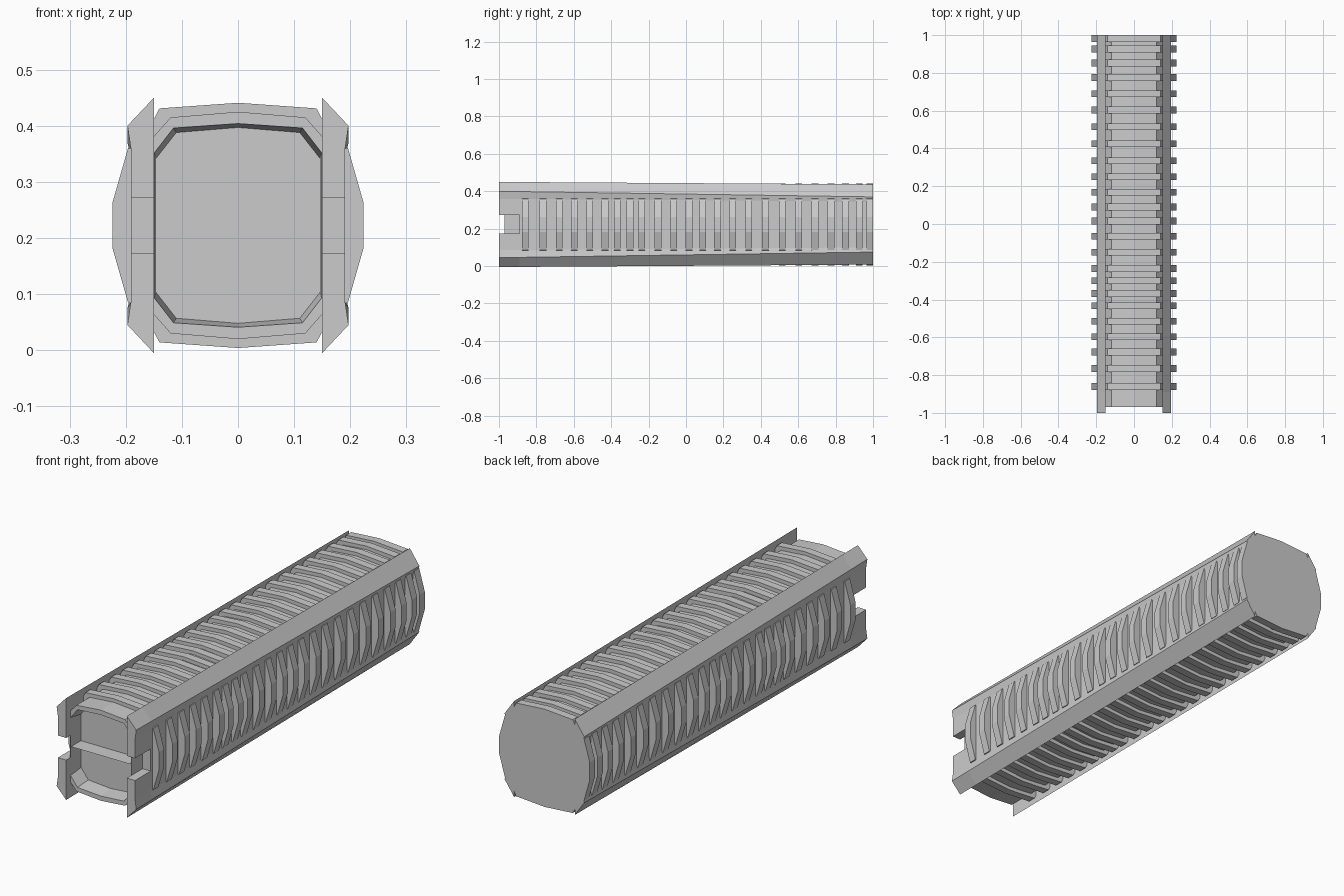
import bpy

if "Cube" in bpy.data.objects:
    bpy.data.objects.remove(bpy.data.objects["Cube"])

MID = 0.2225                     # mid height of the symmetric section


def make(name, verts, faces):
    me = bpy.data.meshes.new(name)
    me.from_pydata(verts, [], faces)
    me.validate()
    ob = bpy.data.objects.new(name, me)
    bpy.context.collection.objects.link(ob)
    return ob


def loft(sections, cap_start=True, cap_end=True):
    """Join equal-length (y, [(x, z)]) sections into one skin."""
    n = len(sections[0][1])
    verts = [(x, y, z) for y, prof in sections for x, z in prof]
    faces = []
    for s in range(len(sections) - 1):
        a, b = s * n, (s + 1) * n
        faces += [(a + i, a + (i + 1) % n, b + (i + 1) % n, b + i) for i in range(n)]
    if cap_start:
        faces.append(tuple(range(n))[::-1])
    if cap_end:
        faces.append(tuple(range(len(verts) - n, len(verts))))
    return verts, faces


def join(parts):
    verts, faces = [], []
    for v, f in parts:
        k = len(verts)
        verts += v
        faces += [tuple(i + k for i in face) for face in f]
    return verts, faces


def flip(prof, axis):
    if axis == 'x':
        return [(-x, z) for x, z in prof]
    return [(x, 2 * MID - z) for x, z in prof]


def ring(quarter):
    """Full outline from the upper right quarter, starting on the centre line."""
    right = quarter + flip(quarter, 'z')[::-1]
    return right + flip(right[1:-1], 'x')[::-1]


def finish(ob):
    import bmesh
    bm = bmesh.new()
    bm.from_mesh(ob.data)
    bmesh.ops.recalc_face_normals(bm, faces=bm.faces)
    bm.to_mesh(ob.data)
    bm.free()
    return ob


# Core with a shallow recess in its front end
outer = ring([(0, 0.425), (0.12, 0.415), (0.151, 0.38)])
lip = ring([(0, 0.404), (0.115, 0.396), (0.149, 0.352)])
floor = ring([(0, 0.397), (0.11, 0.388), (0.146, 0.342)])
finish(make("core", *loft([(-0.9, floor), (-0.97, lip), (-0.97, outer), (1, outer)])))

# Thin divider across the recess
make("recess_divider",
     [(-0.147, -0.97, MID), (0.147, -0.97, MID), (0.147, -0.9, MID), (-0.147, -0.9, MID)],
     [(0, 1, 2, 3)])


# Tapered side plates with a notch at the front
def plate_top(y):
    t = (y + 1) / 2
    return [(0.15, 0.45 - 0.013 * t), (0.197, 0.40 - 0.03 * t), (0.191, 0.36 - 0.015 * t)]


def jaw(y):
    return plate_top(y) + [(0.191, 0.272), (0.15, 0.272)]


def plate(y):
    top = plate_top(y)
    return top + flip(top, 'z')[::-1]


for side, name in ((1, "right_side_plate"), (-1, "left_side_plate")):
    parts = [loft([(y, plate(y)) for y in (-0.89, 1)])]
    for low in (False, True):
        parts.append(loft([(y, flip(jaw(y), 'z') if low else jaw(y)) for y in (-1, -0.89)]))
    v, f = join(parts)
    finish(make(name, [(side * x, y, z) for x, y, z in v], f))

# Ribs along all four sides
rib_y = [-0.86, -0.765, -0.678, -0.597, -0.515, -0.433, -0.368, -0.3, -0.236, -0.15,
         -0.065, 0.016, 0.09, 0.168, 0.25, 0.335, 0.425, 0.515, 0.603, 0.69, 0.775,
         0.853, 0.926, 0.982]
HALF = 0.018
side_half = [(0.185, 0.362), (0.196, 0.36), (0.224, 0.262)]
side_rib = side_half + flip(side_half, 'z')[::-1]
top_rib = [(-0.15, 0.375), (-0.15, 0.412), (-0.14, 0.431), (0, 0.441),
           (0.14, 0.431), (0.15, 0.412), (0.15, 0.375), (0, 0.41)]

for name, prof, start in (("right_ribs", side_rib, 0),
                          ("left_ribs", flip(side_rib, 'x'), 0),
                          ("top_ribs", top_rib, 0),
                          ("bottom_ribs", [(x, z - 0.0) for x, z in flip(top_rib, 'z')], 0)):
    parts = [loft([(y - HALF, prof), (y + HALF, prof)]) for y in rib_y]
    finish(make(name, *join(parts)))
